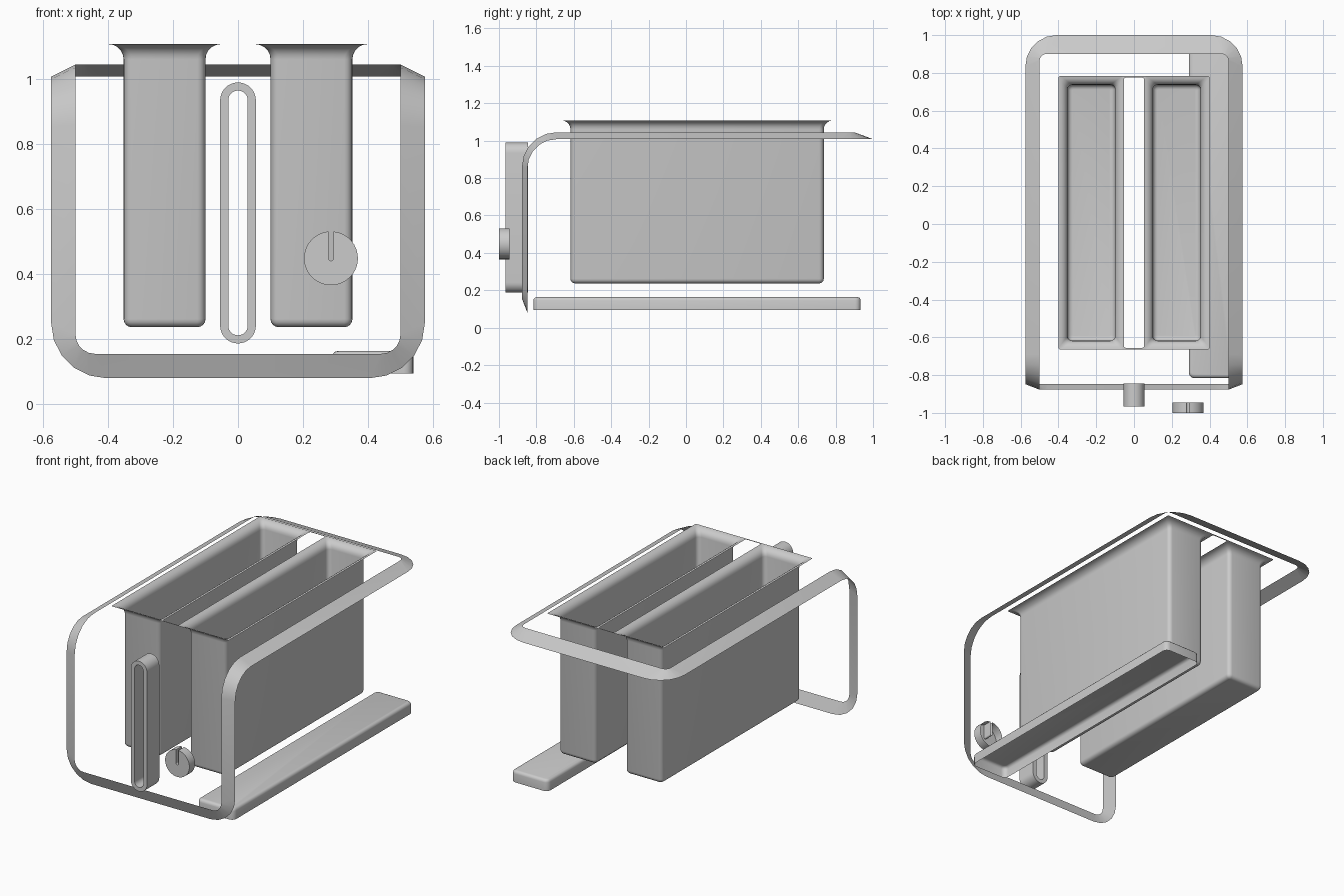
import bpy, bmesh
from math import sin, cos, pi, radians

cube = bpy.data.objects.get("Cube")
if cube:
    bpy.data.objects.remove(cube)

grey = bpy.data.materials.new("plain grey")
grey.use_nodes = True
colour = (0.6, 0.6, 0.6, 1)
grey.diffuse_color = colour
grey.node_tree.nodes["Principled BSDF"].inputs["Base Color"].default_value = colour


def arc(cx, cy, r, start, end, n):
    """Points of a circular arc, angles in degrees."""
    steps = [radians(start + (end - start) * i / n) for i in range(n + 1)]
    return [(cx + r * cos(a), cy + r * sin(a)) for a in steps]


def rounded_rect(x0, x1, y0, y1, r, n=4):
    return (arc(x1 - r, y1 - r, r, 0, 90, n) + arc(x0 + r, y1 - r, r, 90, 180, n)
            + arc(x0 + r, y0 + r, r, 180, 270, n) + arc(x1 - r, y0 + r, r, 270, 360, n))


def loft(name, rings, closed=True, cap=False, loop=False, angle=35):
    """Skin a list of equal point rings; cap fills the first, loop joins last to first."""
    bm = bmesh.new()
    rows = [[bm.verts.new(p) for p in ring] for ring in rings]
    if cap:
        bm.faces.new(rows[0])
    if loop:
        rows.append(rows[0])
    count = len(rings[0])
    for a, b in zip(rows, rows[1:]):
        for i in range(count if closed else count - 1):
            j = (i + 1) % count
            bm.faces.new((a[i], a[j], b[j], b[i]))
    bmesh.ops.recalc_face_normals(bm, faces=bm.faces)
    mesh = bpy.data.meshes.new(name)
    bm.to_mesh(mesh)
    bm.free()
    mesh.materials.append(grey)
    obj = bpy.data.objects.new(name, mesh)
    bpy.context.collection.objects.link(obj)
    bpy.ops.object.select_all(action="DESELECT")
    obj.select_set(True)
    bpy.context.view_layer.objects.active = obj
    bpy.ops.object.shade_smooth_by_angle(angle=radians(angle))
    return obj


def mirror(obj):
    mod = obj.modifiers.new("Mirror", "MIRROR")
    mod.use_clip = True


# Body trim: a sloping band up the front and around the top, one half mirrored
def trim_edge(x, front, back, low, high, r_low, r_bend, r_back):
    pts = [(0, front, low)]
    pts += [(px, front, pz) for px, pz in arc(x - r_low, low + r_low, r_low, -90, 0, 5)]
    pts += [(x, py, pz) for py, pz in arc(front + r_bend, high - r_bend, r_bend, 180, 90, 5)]
    pts += [(px, py, high) for px, py in arc(x - r_back, back - r_back, r_back, 0, 90, 5)]
    return pts + [(0, back, high)]


outer = trim_edge(0.575, -0.848, 1.0, 0.08, 1.008, 0.17, 0.155, 0.165)
inner = trim_edge(0.5, -0.877, 0.9, 0.155, 1.045, 0.06, 0.185, 0.035)
mirror(loft("body_trim", [outer, inner], closed=False))

# Bread slots: deep open wells with a rounded floor and a flared rim
X0, X1, Y0, Y1, FLOOR, RIM = 0.1, 0.352, -0.618, 0.737, 0.237, 1.108
EDGE, FLARE = 0.025, 0.047
profile = [(-EDGE * (1 - sin(a)), FLOOR + EDGE * (1 - cos(a)))
           for a in [radians(t) for t in (0, 22, 45, 67, 90)]]
profile += [(FLARE * (1 - cos(a)), RIM - FLARE + FLARE * sin(a))
            for a in [radians(t) for t in (0, 18, 36, 54, 72, 90)]]
rings = []
for grow, z in profile:
    radius = max(0.006, EDGE + min(grow, 0) * 0.8 - max(grow, 0) * 0.35)
    outline = rounded_rect(X0 - grow, X1 + grow, Y0 - grow, Y1 + grow, radius)
    rings.append([(x, y, z) for x, y in outline])
mirror(loft("bread_slots", rings, cap=True, angle=50))

# Thin strips joining the two rims at front and back
for name, edge, side in (("front_rim_bridge", Y0 - FLARE, 1), ("back_rim_bridge", Y1 + FLARE, -1)):
    mirror(loft(name, [[(x, edge, RIM), (x, edge + side * wide, RIM)]
                       for x, wide in ((0, 0.009), (0.045, 0.009), (0.06, 0.02))], closed=False))

# Lever track: an upright obround frame, open through the middle
track = []
for half, y in ((0.055, -0.845), (0.055, -0.965), (0.03, -0.965), (0.03, -0.845)):
    gap = 0.055 - half
    track.append([(x, y, z) for x, z in
                  rounded_rect(-half, half, 0.187 + gap, 0.99 - gap, half * 0.999, 8)])
loft("lever_track", track, loop=True)

# Dial: a shallow cup with a round-bottomed notch down from the top
CX, CZ, R, NOTCH = 0.286, 0.449, 0.083, 0.008
rim = arc(CX, CZ, R, 84.5, -264.5, 32)
notch = arc(CX, CZ, NOTCH, 180, 360, 6)
loft("dial", [[(x, y, z) for x, z in rim + notch] for y in (-1.0, -0.945)], cap=True)

# Crumb tray: a shallow pan turned upside down
tray = []
for shrink, z in ((0.018, 0.164), (0.009, 0.1615), (0.0025, 0.155), (0, 0.146), (0, 0.094)):
    tray.append([(x, y, z) for x, y in rounded_rect(
        0.29 + shrink, 0.54 - shrink, -0.816 + shrink, 0.934 - shrink, 0.03 - shrink)])
loft("crumb_tray", tray, cap=True, angle=50)
